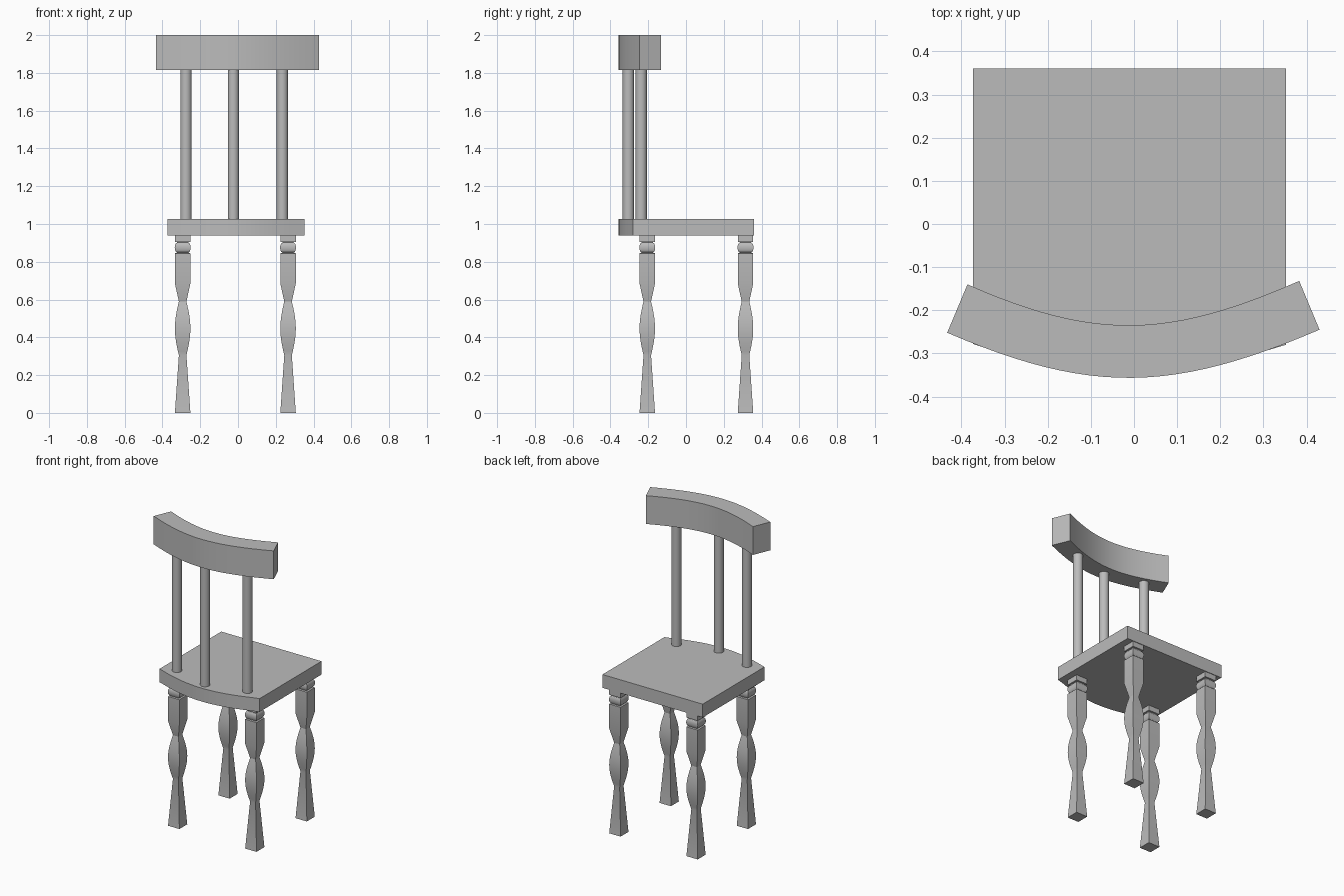
import bpy, bmesh, math
from mathutils import Vector
from mathutils.geometry import interpolate_bezier

cube = bpy.data.objects.get("Cube")
if cube:
    bpy.data.objects.remove(cube, do_unlink=True)

grey = bpy.data.materials.new("plain_grey")
grey.use_nodes = True
COLOUR = (0.5, 0.5, 0.5, 1)
grey.diffuse_color = COLOUR
grey.node_tree.nodes["Principled BSDF"].inputs["Base Color"].default_value = COLOUR


def loft(name, rings):
    """Skin closed rings of points, capping both ends."""
    bm = bmesh.new()
    loops = [[bm.verts.new(p) for p in ring] for ring in rings]
    n = len(loops[0])
    for a, b in zip(loops, loops[1:]):
        for i in range(n):
            j = (i + 1) % n
            bm.faces.new((a[i], a[j], b[j], b[i]))
    bm.faces.new(loops[0])
    bm.faces.new(loops[-1])
    bmesh.ops.recalc_face_normals(bm, faces=bm.faces)
    mesh = bpy.data.meshes.new(name)
    bm.to_mesh(mesh)
    bm.free()
    mesh.materials.append(grey)
    obj = bpy.data.objects.new(name, mesh)
    bpy.context.collection.objects.link(obj)
    bpy.ops.object.select_all(action='DESELECT')
    obj.select_set(True)
    bpy.context.view_layer.objects.active = obj
    bpy.ops.object.shade_smooth_by_angle(angle=math.radians(25))
    return obj


def extrude(name, outline, z0, z1):
    return loft(name, [[(x, y, z) for x, y in outline] for z in (z0, z1)])


def bow(*points):
    return [(p.x, p.y) for p in interpolate_bezier(*[Vector((x, y, 0)) for x, y in points], 25)]


# Curved top rail
outer = bow((-0.433, -0.252), (-0.10, -0.395), (0.09, -0.39), (0.43, -0.245))
inner = bow((-0.386, -0.14), (-0.09, -0.27), (0.08, -0.265), (0.383, -0.132))
extrude("back_rail", outer + inner[::-1], 1.815, 2.0)

# Seat, its bowed edge following the rail
LEFT, RIGHT, REAR = 0.352, -0.373, 0.36
edge = [p for p in outer if RIGHT + 0.01 < p[0] < LEFT - 0.01]
extrude("seat", [(RIGHT, REAR), (RIGHT, -0.278)] + edge + [(LEFT, -0.28), (LEFT, REAR)], 0.94, 1.027)

# Round spindles
for name, cx, cy in (("right", -0.275, -0.237), ("middle", -0.024, -0.305), ("left", 0.235, -0.237)):
    circle = [(cx + 0.03 * math.cos(a), cy + 0.03 * math.sin(a))
              for a in (math.tau * i / 24 for i in range(24))]
    extrude(name + "_spindle", circle, 1.02, 1.82)

# Square turned legs: (height, half width) profile
profile = [(0, 0.041)]
profile += [(0.305 + 0.285 * t, 0.02 + 0.021 * math.sin(math.pi * t))
            for t in (i / 14 for i in range(15))]
profile += [(0.685, 0.041), (0.845, 0.041), (0.847, 0.03)]
profile += [(0.875 - 0.026 * math.cos(a), 0.03 + 0.012 * math.sin(a))
            for a in (math.pi * i / 8 for i in range(9))]
profile += [(0.905, 0.03), (0.906, 0.041), (0.945, 0.041)]
for end, cy in (("front", -0.205), ("back", 0.315)):
    for side, cx in (("right", -0.293), ("left", 0.265)):
        loft(f"{end}_{side}_leg",
             [[(cx + sx * h, cy + sy * h, z) for sx, sy in ((-1, -1), (1, -1), (1, 1), (-1, 1))]
              for z, h in profile])
